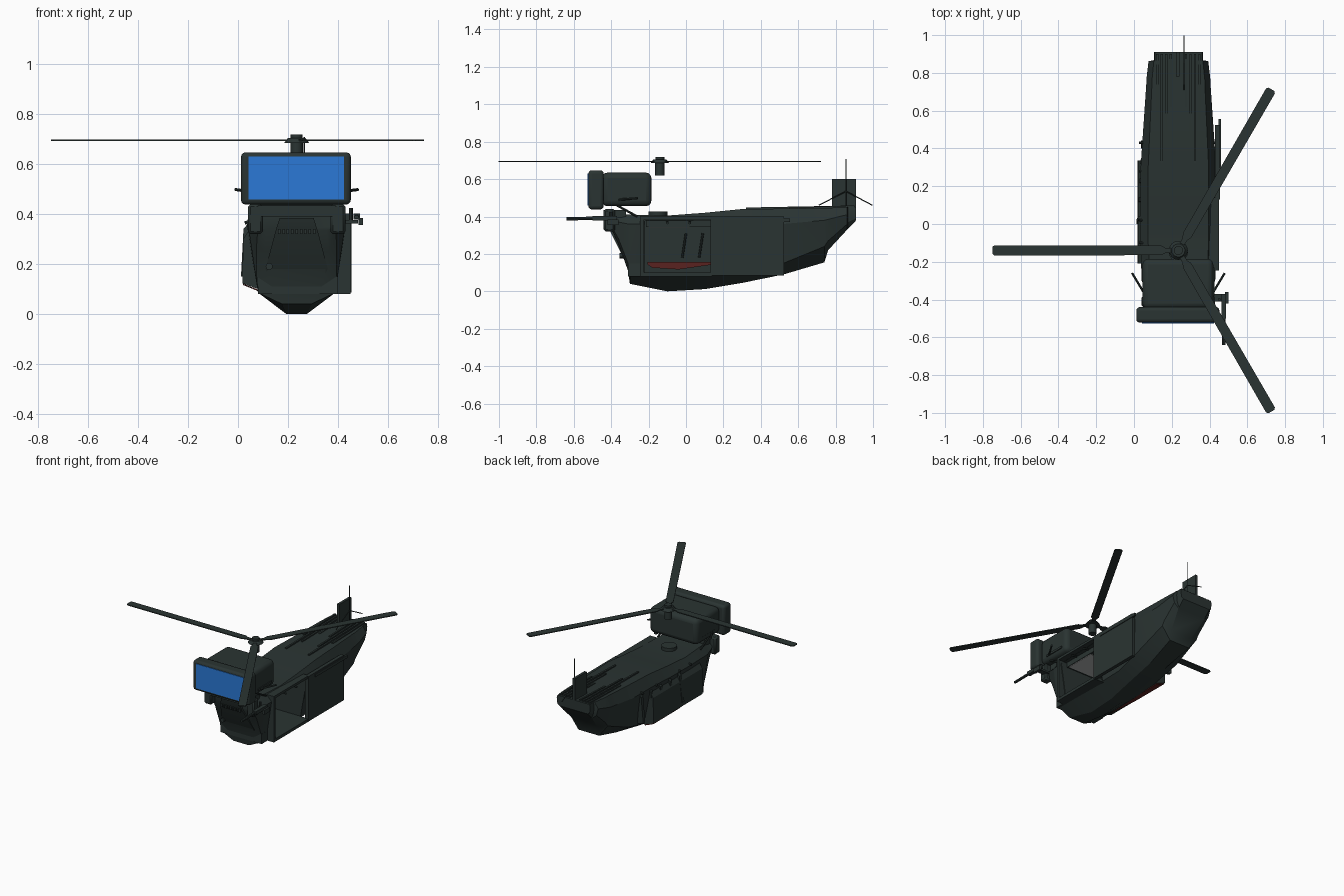
import bpy, bmesh, math
from mathutils import Vector, Matrix

cube = bpy.data.objects.get("Cube")
if cube:
    bpy.data.objects.remove(cube, do_unlink=True)

CX = 0.235  # centre line of the fuselage


def material(name, rgb):
    m = bpy.data.materials.new(name)
    m.use_nodes = True
    m.diffuse_color = (*rgb, 1)
    bsdf = m.node_tree.nodes["Principled BSDF"]
    bsdf.inputs["Base Color"].default_value = (*rgb, 1)
    bsdf.inputs["Roughness"].default_value = 0.8
    return m


GREEN = material("dark green grey", (0.023, 0.034, 0.032))
BLUE = material("screen blue", (0.024, 0.19, 0.67))
RED = material("dark red", (0.10, 0.016, 0.014))
GREY = material("cabin grey", (0.42, 0.43, 0.43))


def finish(name, bm, mat=GREEN):
    bmesh.ops.recalc_face_normals(bm, faces=bm.faces)
    me = bpy.data.meshes.new(name)
    bm.to_mesh(me)
    bm.free()
    me.materials.append(mat)
    ob = bpy.data.objects.new(name, me)
    bpy.context.collection.objects.link(ob)
    return ob


def box(name, x, y, z, mat=GREEN, bevel=0, segments=3):
    """Box given by its (min, max) range on each axis."""
    bm = bmesh.new()
    bmesh.ops.create_cube(bm, size=1)
    for v in bm.verts:
        v.co = [(a + b) / 2 + c * (b - a) for (a, b), c in zip((x, y, z), v.co)]
    ob = finish(name, bm, mat)
    if bevel:
        mod = ob.modifiers.new("rounded_edges", "BEVEL")
        mod.width, mod.segments = bevel, segments
    return ob


def loft(name, rings, mat=GREEN):
    """Skin a row of equal rings and cap both ends."""
    bm = bmesh.new()
    rows = [[bm.verts.new(p) for p in ring] for ring in rings]
    n = len(rows[0])
    for a, b in zip(rows, rows[1:]):
        for i in range(n):
            j = (i + 1) % n
            bm.faces.new((a[i], a[j], b[j], b[i]))
    bm.faces.new(rows[0])
    bm.faces.new(rows[-1])
    return finish(name, bm, mat)


def rod(name, a, b, r, sides=8, r2=None):
    a, b = Vector(a), Vector(b)
    bm = bmesh.new()
    turn = (b - a).to_track_quat("Z", "Y").to_matrix().to_4x4()
    bmesh.ops.create_cone(bm, cap_ends=True, segments=sides, radius1=r,
                          radius2=r if r2 is None else r2, depth=(b - a).length,
                          matrix=Matrix.Translation((a + b) / 2) @ turn)
    return finish(name, bm)


# Fuselage: y, then (half width, height) of top, shoulder, chine and keel
sections = [
    (-0.40, (.13, .41), (.165, .385), (.155, .35), (.12, .335)),
    (-0.36, (.14, .41), (.18, .37), (.16, .28), (.13, .25)),
    (-0.31, (.15, .41), (.19, .36), (.16, .15), (.10, .11)),
    (-0.30, (.15, .41), (.195, .36), (.155, .085), (.06, .04)),
    (-0.10, (.16, .405), (.20, .36), (.155, .085), (.042, 0)),
    (0.10, (.16, .42), (.20, .36), (.15, .085), (.042, .012)),
    (0.30, (.16, .44), (.20, .37), (.145, .095), (.055, .045)),
    (0.52, (.15, .442), (.185, .36), (.155, .15), (.06, .09)),
    (0.74, (.14, .446), (.17, .38), (.145, .24), (.08, .155)),
    (0.76, (.14, .446), (.17, .385), (.145, .27), (.085, .22)),
    (0.862, (.13, .45), (.158, .41), (.145, .36), (.11, .33)),
    (0.867, (.125, .45), (.13, .42), (.125, .37), (.11, .335)),
    (0.91, (.125, .45), (.13, .43), (.125, .39), (.11, .38)),
]
rings = []
for y, *half in sections:
    ring = [(CX + w, y, z) for w, z in half]
    rings.append(ring + [(CX - w, y, z) for w, z in reversed(half)])
fuselage = loft("fuselage", rings)

# Open cabin cut into the left side
cutter = box("cabin_cutter", (.09, .6), (-.22, .14), (.10, .38))
cutter.hide_render = True
cut = fuselage.modifiers.new("cabin_opening", "BOOLEAN")
cut.operation, cut.object, cut.solver = "DIFFERENCE", cutter, "EXACT"
bpy.context.view_layer.objects.active = fuselage
bpy.ops.object.modifier_apply(modifier=cut.name)
bpy.data.objects.remove(cutter, do_unlink=True)

# Cabin ceiling, red panels and handles
box("ceiling_liner", (.16, .39), (-.215, .135), (.345, .385))
box("cabin_ceiling", (.17, .385), (-.20, .02), (.342, .346), GREY)
sill = [(-.205, .143), (-.18, .126), (-.04, .117), (.135, .142), (.135, .158), (-.205, .158)]
loft("red_sill", [[(x, y, z) for y, z in sill] for x in (.085, .10)], RED)
loft("red_side_underside", [[(out, y, z), (.088, y, .088), (.088, y, .094), (out, y, z + .005)]
                            for y, out, z in ((-.18, .055, .102), (.05, .024, .114),
                                              (.33, .020, .116))], RED)
for y in (-.02, .07):
    rod("cabin_handle", (.11, y, .18), (.11, y + .02, .31), .006)

# Door frame and the door slid back
box("frame_sill", (.36, .45), (-.245, .14), (.08, .10))
box("frame_head", (.38, .45), (-.245, .14), (.385, .402))
box("frame_front_post", (.38, .45), (-.245, -.225), (.08, .40))
box("sliding_door", (.43, .455), (.13, .525), (.085, .40))
box("door_rail", (.448, .46), (.20, .555), (.37, .39))

# Right side bulge with ribs
loft("side_bulge", [[(.06, y, .36), (.02, y, .30), (.018, y, .122), (.09, y, .096)]
                    for y in (-.21, .335)])
for i in range(5):
    y = .02 + i * .1
    loft("side_rib", [[(.06 + i * .004, y + d, .385), (.022 + i * .004, y + d, .34),
                       (.012 + i * .006, y + d - .02, .15), (.08, y + d - .02, .14)]
                      for d in (0, .022)])
for y in (-.1, .02, .28, .43):
    for s in (-1, 1):
        rod("side_pin", (CX + s * .17, y, .37), (CX + s * .208, y, .365), .007)

# Stepped roof strips
for i, start in enumerate((.62, .46, .32, .55)):
    for side in (-1, 1):
        x = CX + side * (.04 + i * .024)
        loft("roof_strip", [[(x - .006, y, .42), (x + .006, y, .42),
                             (x + .006, y, top), (x - .006, y, top)]
                            for y, top in ((start, .448), (.90, .459))])
rod("roof_disc", (.235, -.15, .39), (.235, -.15, .428), .05, 16)

# Nose armour plate with louvres and lamp
loft("nose_panel", [[(CX + w, y, z), (CX - w, y, z), (CX - w, y + .05, z), (CX + w, y + .05, z)]
                    for w, y, z in ((.068, -.425, .385), (.085, -.41, .33),
                                    (.125, -.335, .18), (.11, -.32, .15))])
for i in range(9):
    x = .165 + i * .0175
    box("nose_louvre", (x - .005, x + .005), (-.422, -.40), (.32, .34))
rod("nose_lamp", (.125, -.355, .19), (.125, -.31, .19), .014, 12)
box("lower_nose_skirt", (.08, .40), (-.31, -.22), (.08, .15))

# Neck and brackets below the head
box("neck_block", (.08, .39), (-.44, -.32), (.39, .435))
for s in (-1, 1):
    x = CX + s * .165
    box("neck_bracket", (x - .03, x + .03), (-.44, -.38), (.32, .44), bevel=.01, segments=1)
    rod("neck_strut", (x, -.37, .46), (x, -.26, .40), .006)
    rod("head_spike", (CX + s * .185, -.36, .49), (CX + s * .245, -.26, .498), .006)

# Monitor head
box("head_housing", (.045, .42), (-.45, -.185), (.455, .635), bevel=.03)
box("screen_frame", (.012, .452), (-.522, -.44), (.438, .647), bevel=.018)
box("screen", (.042, .424), (-.526, -.518), (.458, .630), BLUE)
for s in (-1, 1):
    x = CX + s * .187
    box("housing_side_plate", (x - .004, x + .004), (-.38, -.23), (.485, .50))

# Side gun
rod("gun_barrel", (.475, -.64, .388), (.475, -.40, .392), .009)
box("gun_body", (.462, .488), (-.50, -.37), (.378, .402))
box("gun_mount", (.40, .48), (-.41, -.37), (.362, .376))
rod("gun_sight", (.452, -.40, .37), (.452, -.40, .425), .008)
box("gun_grip", (.482, .50), (-.42, -.36), (.355, .385))

# Rotor
HUB = (.235, -.14)
rod("rotor_mast", (*HUB, .62), (*HUB, .69), .025, 16)
rod("rotor_hub", (*HUB, .685), (*HUB, .705), .05, 16, .035)
rod("rotor_cap", (*HUB, .70), (*HUB, .718), .024, 16)
for k in range(3):
    blade = loft("rotor_blade", [[(r, -w, .692), (r, w, .692), (r, w, .698), (r, -w, .698)]
                                 for r, w in ((.03, .012), (.07, .014), (.09, .025),
                                              (.975, .027), (.985, .018))])
    blade.data.transform(Matrix.Translation((*HUB, 0)) @
                         Matrix.Rotation(math.pi / 3 + k * math.tau / 3, 4, "Z"))

# Tail fin, mast and whiskers
box("tail_fin", (.223, .241), (.78, .91), (.44, .60))
rod("tail_mast", (.265, .855, .44), (.265, .855, .708), .003, 6)
for y in (.71, .997):
    rod("tail_whisker", (.265, .855, .535), (.265, y, .46), .003, 6)

# Smooth round parts, keep hard edges sharp
bpy.ops.object.select_all(action="DESELECT")
for ob in bpy.context.scene.objects:
    if ob.type == "MESH":
        ob.select_set(True)
        bpy.context.view_layer.objects.active = ob
bpy.ops.object.shade_smooth_by_angle(angle=math.radians(30))
